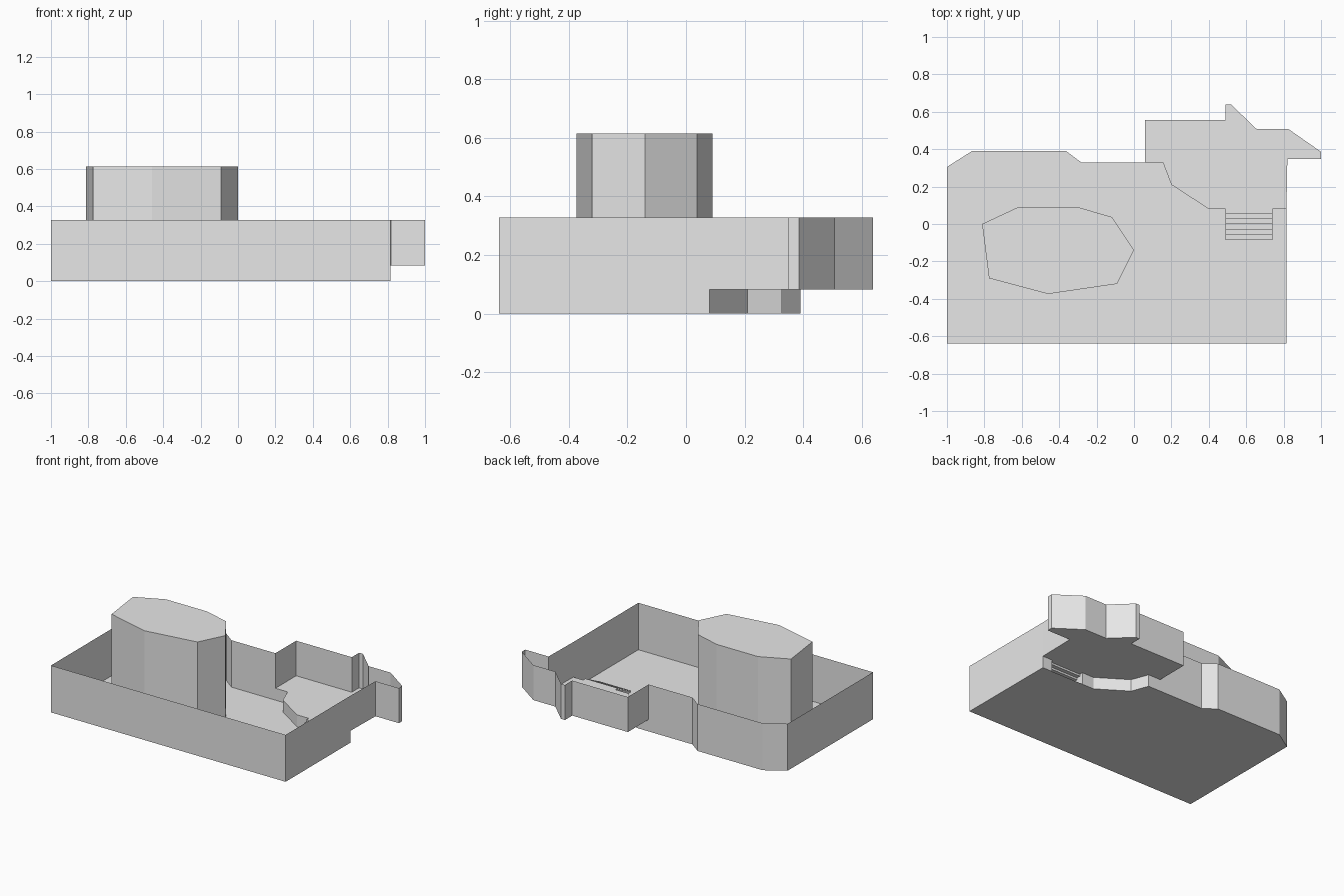
import bpy
import bmesh

cube = bpy.data.objects.get("Cube")
if cube:
    bpy.data.objects.remove(cube, do_unlink=True)

# One flat grey for everything
GREY = (0.8, 0.8, 0.8, 1.0)
grey = bpy.data.materials.new("plain_grey")
grey.diffuse_color = GREY
grey.use_nodes = True
grey.node_tree.nodes["Principled BSDF"].inputs["Base Color"].default_value = GREY

STEP, RIM, PILLAR_TOP = 0.083, 0.328, 0.614
FRONT, LEDGE = -0.638, 0.08


def finish(name, bm):
    bmesh.ops.remove_doubles(bm, verts=bm.verts, dist=0.0001)
    mesh = bpy.data.meshes.new(name)
    bm.to_mesh(mesh)
    bm.free()
    mesh.materials.append(grey)
    obj = bpy.data.objects.new(name, mesh)
    bpy.context.collection.objects.link(obj)
    return obj


def add_face(bm, points):
    return bm.faces.new([bm.verts.new(p) for p in points])


def sheet(name, outline, z):
    """Flat floor facing up; outline runs counter-clockwise."""
    bm = bmesh.new()
    add_face(bm, [(x, y, z) for x, y in outline])
    return finish(name, bm)


def wall(name, path, z0, z1):
    """Thin upright strip along a path in plan."""
    bm = bmesh.new()
    for (ax, ay), (bx, by) in zip(path, path[1:]):
        add_face(bm, [(ax, ay, z0), (bx, by, z0), (bx, by, z1), (ax, ay, z1)])
    return finish(name, bm)


# Plan outlines, counter-clockwise
corner = (0.815, LEDGE)
riser_path = [(0.49, LEDGE), (0.40, LEDGE), (0.20, 0.21), (0.155, 0.328)]
back_path = [(0.06, 0.328), (-0.28, 0.328), (-0.363, 0.39),
             (-0.866, 0.39), (-1, 0.305)]
front_path = [(-1, 0.305), (-1, FRONT), (0.815, FRONT), corner]
upper_path = [corner, (0.82, 0.348), (1, 0.348), (1, 0.386), (0.825, 0.508),
              (0.655, 0.508), (0.52, 0.638), (0.49, 0.638), (0.49, 0.557),
              (0.06, 0.557), (0.06, 0.328)]

# Floors
sheet("lower_floor", front_path + riser_path + back_path[:-1], 0)
sheet("upper_floor", upper_path + riser_path[::-1], STEP)

# Outer walls
wall("lower_room_wall", back_path + front_path[1:], 0, RIM)
wall("upper_room_wall", upper_path, STEP, RIM)

# Low risers between the two floors, open behind the stairs
wall("ledge_riser", riser_path + [back_path[0]], 0, STEP)
wall("ledge_riser_short", [corner, (0.74, LEDGE)], 0, STEP)

# Stairs: stepped profile swept across their width, with closed sides
count, tread = 6, 0.028
profile = [(LEDGE, STEP)]
for i in range(count):
    y = 0.055 - i * tread
    profile += [(y, STEP * (1 - i / count)), (y, STEP * (1 - (i + 1) / count))]
bm = bmesh.new()
for (ay, az), (by, bz) in zip(profile, profile[1:]):
    add_face(bm, [(0.49, ay, az), (0.49, by, bz), (0.74, by, bz), (0.74, ay, az)])
for x in (0.49, 0.74):
    add_face(bm, [(x, y, z) for y, z in profile + [(LEDGE, 0)]])
finish("stairs", bm)

# Tall faceted pillar
pillar = [(-0.812, 0), (-0.775, -0.29), (-0.46, -0.374), (-0.09, -0.32),
          (0, -0.14), (-0.117, 0.037), (-0.3, 0.09), (-0.62, 0.09)]
wall("pillar_sides", pillar + pillar[:1], 0, PILLAR_TOP)
sheet("pillar_top", pillar, PILLAR_TOP)
